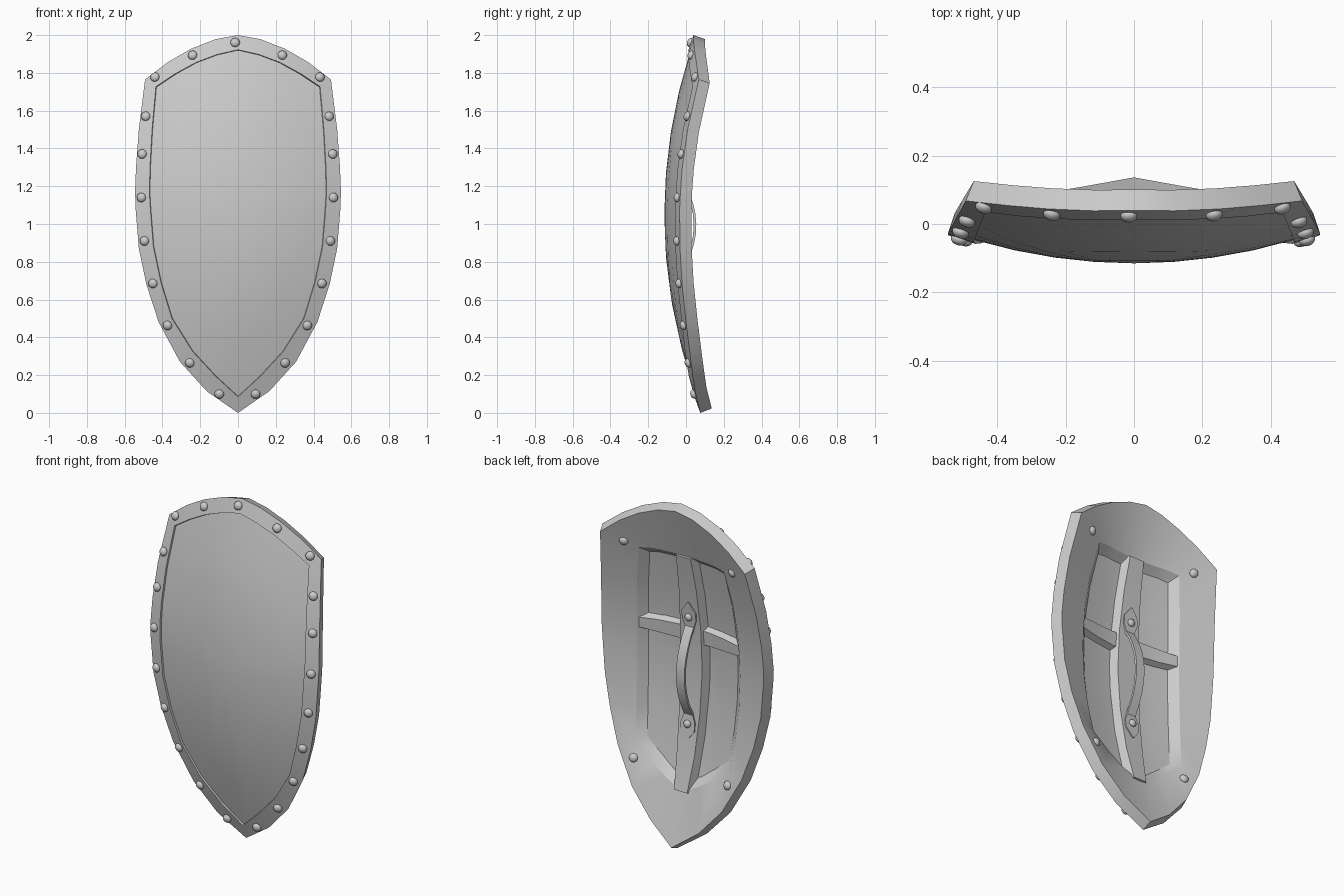
import bpy, bmesh
from mathutils import Vector

if "Cube" in bpy.data.objects:
    bpy.data.objects.remove(bpy.data.objects["Cube"])

ZC = 1.05  # height of the bulge centre


def surf(x, z, off=0.0):
    """Point on the doubly curved shield face, pushed back along its normal."""
    d = z - ZC
    y = -0.125 + 0.31 * x * x + 0.182 * d * d + 0.2 * x * x * d * d
    return Vector((x, y, z)) - normal(x, z) * off


def normal(x, z):
    d = z - ZC
    return Vector((0.62 * x + 0.4 * x * d * d, -1, 0.364 * d + 0.4 * x * x * d)).normalized()


def finish(bm, name, angle=0.5):
    bmesh.ops.recalc_face_normals(bm, faces=bm.faces)
    me = bpy.data.meshes.new(name)
    bm.to_mesh(me)
    bm.free()
    ob = bpy.data.objects.new(name, me)
    bpy.context.collection.objects.link(ob)
    bpy.context.view_layer.objects.active = ob
    bpy.ops.object.select_all(action='DESELECT')
    ob.select_set(True)
    bpy.ops.object.shade_smooth_by_angle(angle=angle)
    return ob


def loft(name, rings, fan=False):
    """Bridge closed rings; ends are capped, or fanned to single points."""
    bm = bmesh.new()
    vr = [[bm.verts.new(p) for p in r] for r in rings]
    for a, b in zip(vr, vr[1:]):
        n = max(len(a), len(b))
        for i in range(n):
            j = (i + 1) % n
            if len(a) == 1:
                bm.faces.new((a[0], b[i], b[j]))
            elif len(b) == 1:
                bm.faces.new((a[i], b[0], a[j]))
            else:
                bm.faces.new((a[i], b[i], b[j], a[j]))
    if not fan:
        bm.faces.new(vr[0])
        bm.faces.new(vr[-1])
    return finish(bm, name)


def full(half):
    return half + [(-x, z) for x, z in half[-2:0:-1]]


def ring(outline, off, kx=1.0, kz=None):
    kz = kx if kz is None else kz
    return [surf(x * kx, ZC + (z - ZC) * kz, off) for x, z in outline]


# Half outlines with matching point counts
outer = full([(0, 2), (.12, 1.978), (.25, 1.927), (.37, 1.858), (.492, 1.765),
              (.525, 1.5), (.54, 1.3), (.545, 1.17), (.542, 1.08), (.525, .87),
              (.485, .68), (.42, .48), (.307, .27), (.166, .115), (0, 0)])
inner = full([(0, 1.923), (.11, 1.898), (.22, 1.857), (.33, 1.797), (.435, 1.727),
              (.455, 1.5), (.466, 1.3), (.469, 1.17), (.464, 1.08), (.448, .88),
              (.408, .69), (.35, .5), (.24, .325), (.12, .195), (0, .085)])
opening = full([(0, 1.7), (.07, 1.7), (.15, 1.7), (.22, 1.7), (.29, 1.69),
                (.325, 1.48), (.34, 1.3), (.345, 1.17), (.347, 1.05), (.345, .87),
                (.335, .68), (.32, .5), (.21, .42), (.11, .35), (0, .3)])

# Shield body: recessed front panel, rim, back frame and back recess
T = 0.065
rings = [[surf(0, ZC, .01)]]
rings += [ring(inner, .01, k) for k in (.25, .5, .75, 1)]
rings += [ring(inner, 0), ring(outer, 0), ring(outer, T), ring(opening, T)]
rings += [ring(opening, .03, .85 * k, .93 * k) for k in (1, .67, .33)]
rings += [[surf(0, ZC, .03)]]
loft("shield_body", rings, fan=True)


# Back braces: tapered trapezoid bars that follow the curve
def brace(name, stations, top, slope, upright):
    rs = []
    for x, z, w in stations:
        sec = [(-w - slope, .025), (-w, top), (w, top), (w + slope, .025)]
        rs.append([surf(x + s, z, o) if upright else surf(x, z + s, o) for s, o in sec])
    loft(name, rs)


brace("vertical_brace", [(0, z, w) for z, w in
      ((.30, .045), (.5, .06), (.75, .07), (1.0, .075), (1.25, .07), (1.5, .06), (1.70, .05))],
      .075, .02, True)
brace("cross_brace", [(x, 1.2, w) for x, w in
      ((-.345, .03), (-.22, .038), (-.1, .042), (.1, .042), (.22, .038), (.345, .03))],
      .06, .02, False)

# Handle: arched strap with pointed mounting plates at both ends
HZ = 1.0
upper = [(.40, .004), (.345, .045), (.30, .045), (.255, .028),
         (.21, .027), (.16, .027), (.11, .027), (.055, .027)]
stations = [(HZ + d, w) for d, w in upper] + [(HZ, .027)] + [(HZ - d, w) for d, w in upper[::-1]]
rs = []
for z, w in stations:
    lift = .092 * max(0, 1 - ((z - HZ) / .255) ** 2)
    y = surf(0, z, .073).y + lift
    rs.append([(-w, y, z), (-w, y + .014, z), (w, y + .014, z), (w, y, z)])
loft("handle", rs)


# Domed rivets
def rivet(name, x, z, off, r, back=False):
    bm = bmesh.new()
    bmesh.ops.create_uvsphere(bm, u_segments=14, v_segments=8, radius=r)
    bmesh.ops.scale(bm, vec=(1, 1, .7), verts=bm.verts)
    rot = normal(x, z).to_track_quat('Z', 'Y').to_matrix()
    bmesh.ops.rotate(bm, matrix=rot, verts=bm.verts)
    bmesh.ops.translate(bm, vec=surf(x, z, off), verts=bm.verts)
    finish(bm, name, 1.0)


rivet("rim_rivet", -.015, 1.96, -.003, .025)
for x, z in ((.237, 1.893), (.436, 1.777), (.485, 1.57), (.504, 1.37), (.508, 1.14),
             (.492, .91), (.447, .685), (.37, .463), (.252, .265), (.096, .10)):
    for s in (-1, 1):
        rivet("rim_rivet", s * x - .003, z, -.003, .025)
for s in (-1, 1):
    rivet("frame_bolt", s * .37, 1.72, T + .003, .025)
    rivet("frame_bolt", s * .32, .42, T + .003, .025)
for d in (-.32, .32):
    rivet("handle_bolt", 0, HZ + d, .09, .022)
